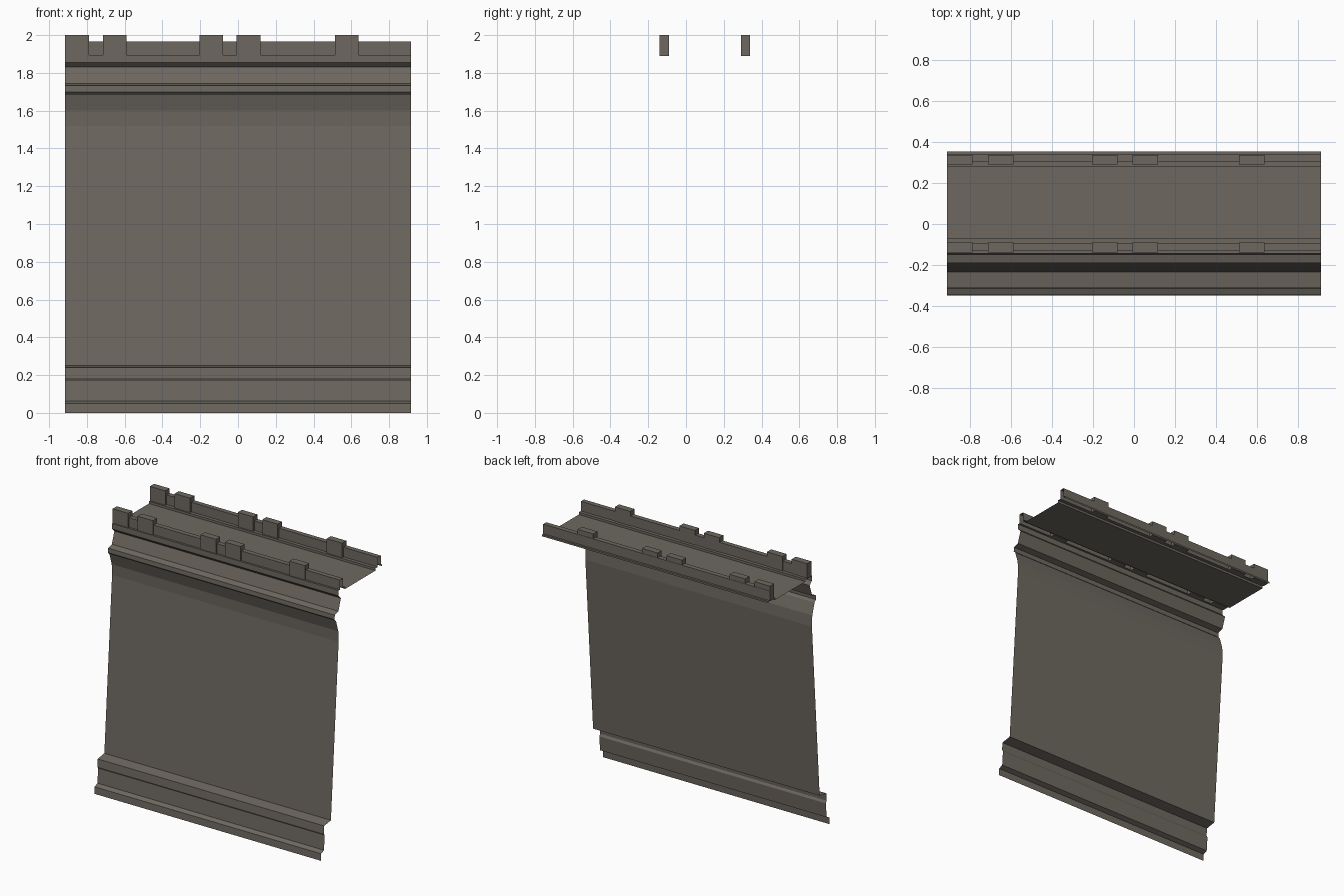
import bpy, bmesh

if "Cube" in bpy.data.objects:
    bpy.data.objects.remove(bpy.data.objects["Cube"])

HALF = 0.915  # half the length of the wall piece

stone = bpy.data.materials.new("weathered_stone")
stone.diffuse_color = (0.155, 0.138, 0.117, 1)
stone.use_nodes = True
stone.node_tree.nodes["Principled BSDF"].inputs["Base Color"].default_value = stone.diffuse_color


def add_object(name, bm):
    mesh = bpy.data.meshes.new(name)
    bm.to_mesh(mesh)
    bm.free()
    mesh.materials.append(stone)
    obj = bpy.data.objects.new(name, mesh)
    bpy.context.collection.objects.link(obj)
    return obj


def extrude_profile(name, profile):
    """Open (y, z) profile swept along x; outside lies left of the path."""
    bm = bmesh.new()
    left = [bm.verts.new((-HALF, y, z)) for y, z in profile]
    right = [bm.verts.new((HALF, y, z)) for y, z in profile]
    for i in range(len(profile) - 1):
        bm.faces.new((left[i], right[i], right[i + 1], left[i + 1]))
    return add_object(name, bm)


def box(name, x0, x1, y0, y1, z0, z1):
    bm = bmesh.new()
    bmesh.ops.create_cube(bm, size=1)
    for v in bm.verts:
        v.co = (x1 if v.co.x > 0 else x0,
                y1 if v.co.y > 0 else y0,
                z1 if v.co.z > 0 else z0)
    return add_object(name, bm)


# Plinth moulding at the foot of the wall
plinth = [(-0.35, 0), (-0.347, 0.05), (-0.315, 0.064), (-0.307, 0.168),
          (-0.316, 0.184), (-0.312, 0.24), (-0.235, 0.252)]
# Leaning wall, flaring outward under the cornice
wall = [(-0.235, 0.252), (-0.146, 1.52), (-0.15, 1.60), (-0.176, 1.684)]
# Cornice band and recessed frieze
cornice = [(-0.176, 1.684), (-0.192, 1.70), (-0.19, 1.732),
           (-0.148, 1.745), (-0.12, 1.83), (-0.145, 1.855)]
# Walkway with a low parapet on each side, mirrored about its middle
MID = 0.105
front_parapet = [(-0.145, 1.855), (-0.145, 1.895), (-0.13, 1.895),
                 (-0.13, 1.965), (-0.095, 1.965), (-0.095, 1.895),
                 (-0.07, 1.895), (-0.07, 1.878)]
back_parapet = [(2 * MID - y, z) for y, z in reversed(front_parapet)]
back_parapet[-1] = (0.355, 1.882)

extrude_profile("plinth", plinth)
extrude_profile("wall", wall)
extrude_profile("cornice", cornice)
extrude_profile("walkway", front_parapet + back_parapet)

# Merlons standing on both parapets
for row, y0 in (("front", -0.139), ("back", 0.29)):
    for i, x0 in enumerate((-0.915, -0.715, -0.205, -0.007, 0.513)):
        box(f"{row}_merlon_{i + 1}", x0, x0 + 0.125, y0, y0 + 0.048, 1.89, 2.0)
